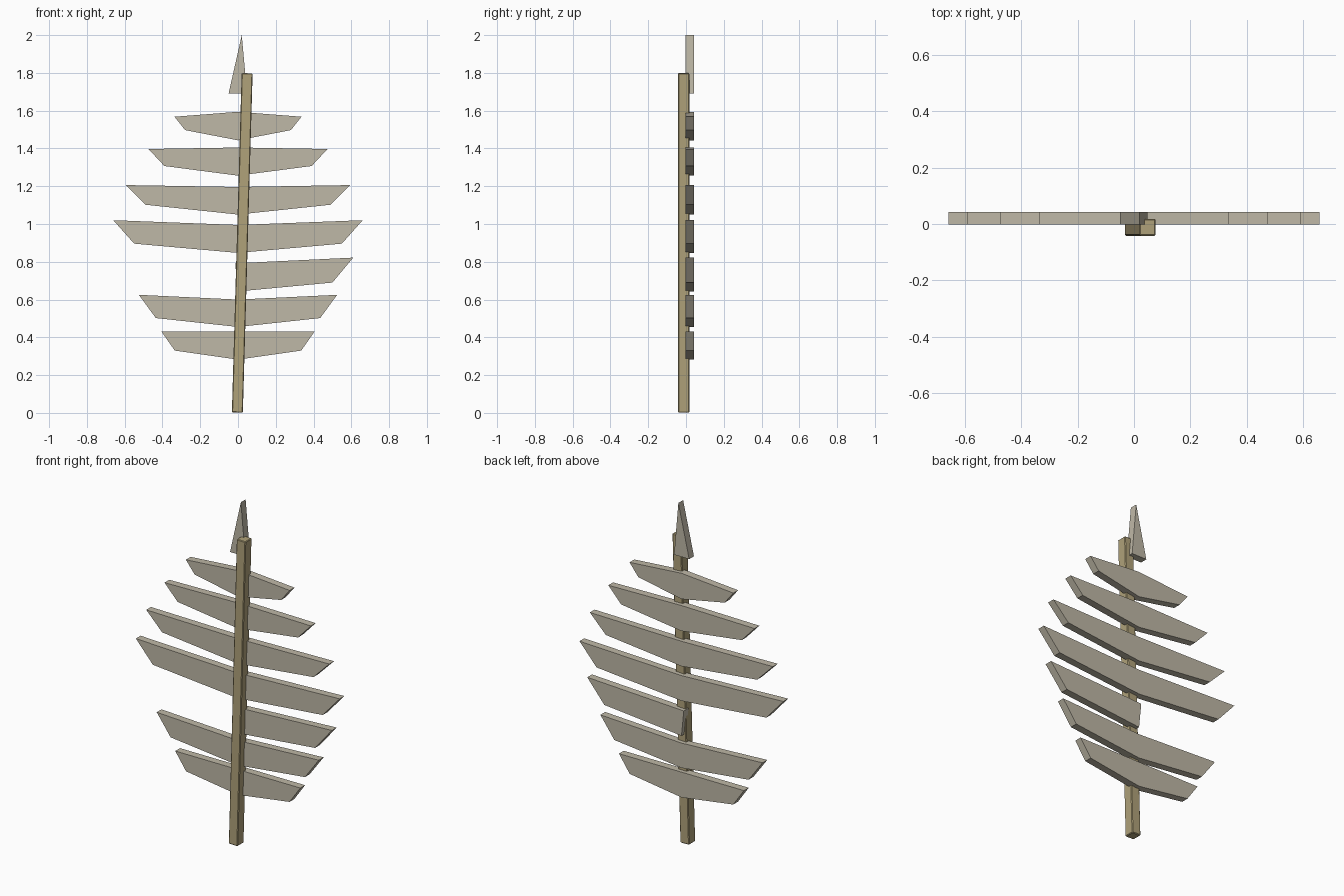
import bpy, bmesh, math

if "Cube" in bpy.data.objects:
    bpy.data.objects.remove(bpy.data.objects["Cube"])


def material(name, rgb):
    m = bpy.data.materials.new(name)
    m.diffuse_color = (*rgb, 1)
    m.use_nodes = True
    m.node_tree.nodes["Principled BSDF"].inputs["Base Color"].default_value = m.diffuse_color
    return m


grey_wood = material("weathered_wood", (0.52, 0.48, 0.385))
brown_wood = material("brown_wood", (0.434, 0.361, 0.195))


def finish(name, bm, mat):
    bmesh.ops.recalc_face_normals(bm, faces=bm.faces)
    mesh = bpy.data.meshes.new(name)
    bm.to_mesh(mesh)
    bm.free()
    mesh.materials.append(mat)
    obj = bpy.data.objects.new(name, mesh)
    bpy.context.collection.objects.link(obj)
    return obj


def plank(name, outline, y0=-0.002, y1=0.042):
    """Extrude an (x, z) outline from y0 to y1."""
    bm = bmesh.new()
    face = bm.faces.new([bm.verts.new((x, y0, z)) for x, z in outline])
    out = bmesh.ops.extrude_face_region(bm, geom=[face])
    for v in out["geom"]:
        if isinstance(v, bmesh.types.BMVert):
            v.co.y = y1
    return finish(name, bm, grey_wood)


# Branch planks: tip x, tip z, lower corner x, lower corner z, centre top, centre bottom
branches = [
    (0.405, 0.430, 0.335, 0.330, 0.430, 0.282),
    (0.525, 0.625, 0.435, 0.502, 0.600, 0.455),
    (0.610, 0.822, 0.500, 0.690, 0.792, 0.643),
    (0.660, 1.020, 0.550, 0.896, 0.995, 0.847),
    (0.593, 1.206, 0.490, 1.102, 1.196, 1.050),
    (0.474, 1.397, 0.390, 1.307, 1.405, 1.256),
    (0.336, 1.568, 0.280, 1.497, 1.594, 1.443),
]
for i, (tx, tz, lx, lz, top, bottom) in enumerate(branches, 1):
    right = [(0, bottom), (lx, lz), (tx, tz)]
    if i == 3:  # broken branch, only the right half remains
        plank(f"branch_{i}_half", right + [(-0.015, top)])
    else:
        left = [(-x, z) for x, z in reversed(right[1:])]
        plank(f"branch_{i}", right + [(0, top)] + left)

# Pointed tip
plank("tree_tip", [(-0.05, 1.69), (0.048, 1.69), (0.02, 2.0)])

# Slightly leaning post with softened edges
bm = bmesh.new()
bmesh.ops.create_cube(bm, size=1)
bmesh.ops.scale(bm, vec=(0.058, 0.06, 1.797), verts=bm.verts)
bmesh.ops.bevel(bm, geom=bm.edges[:], offset=0.004, segments=1, affect='EDGES')
post = finish("post", bm, brown_wood)
post.location = (0.0225, -0.012, 0.9)
post.rotation_euler.y = math.radians(1.65)
